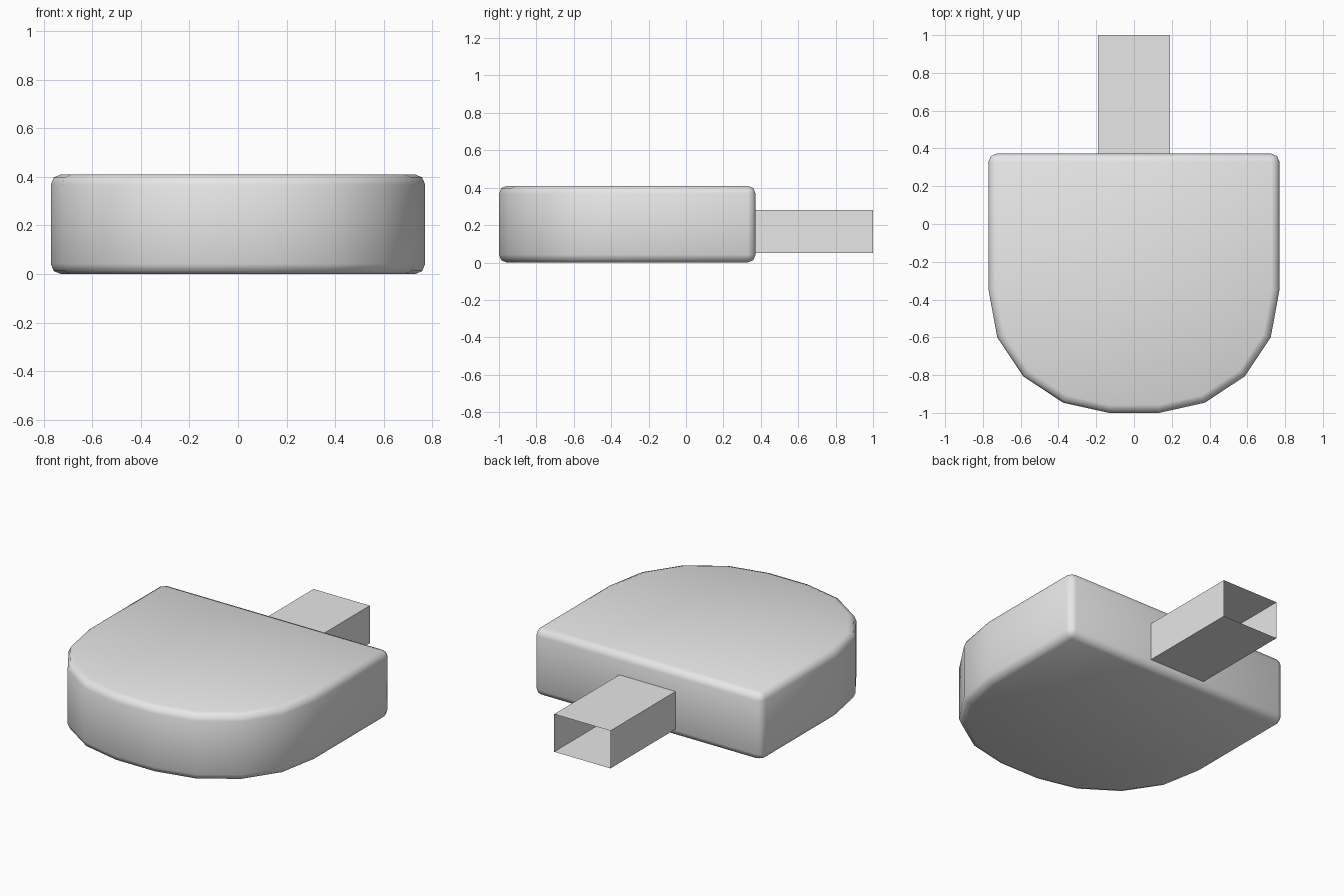
import bpy, bmesh

cube = bpy.data.objects.get("Cube")
if cube:
    bpy.data.objects.remove(cube, do_unlink=True)

grey = bpy.data.materials.new("plain_grey")
grey.use_nodes = True
grey.diffuse_color = (0.8, 0.8, 0.8, 1)
grey.node_tree.nodes["Principled BSDF"].inputs["Base Color"].default_value = (0.8, 0.8, 0.8, 1)


def add_object(name, bm):
    bmesh.ops.recalc_face_normals(bm, faces=bm.faces)
    mesh = bpy.data.meshes.new(name)
    bm.to_mesh(mesh)
    bm.free()
    mesh.materials.append(grey)
    obj = bpy.data.objects.new(name, mesh)
    bpy.context.collection.objects.link(obj)
    return obj


def extrude_outline(bm, points, offset):
    """Make a face from the points, extrude it, and return both end faces."""
    base = bm.faces.new([bm.verts.new(p) for p in points])
    result = bmesh.ops.extrude_face_region(bm, geom=[base], use_keep_orig=True)
    verts = [g for g in result["geom"] if isinstance(g, bmesh.types.BMVert)]
    end = [g for g in result["geom"] if isinstance(g, bmesh.types.BMFace)]
    bmesh.ops.translate(bm, verts=verts, vec=offset)
    return [base] + end


# Body: square back, faceted round front, softened rims and back corners
BACK, HEIGHT = 0.372, 0.41
half = [(0.77, BACK), (0.77, -0.35), (0.724, -0.6),
        (0.587, -0.806), (0.375, -0.946), (0.133, -1.0)]
outline = half + [(-x, y) for x, y in reversed(half)]
bm = bmesh.new()
extrude_outline(bm, [(x, y, 0) for x, y in outline], (0, 0, HEIGHT))
body = add_object("body", bm)
for poly in body.data.polygons:
    poly.use_smooth = True
bevel = body.modifiers.new("soft_edges", "BEVEL")
bevel.width = 0.042
bevel.segments = 2
bevel.limit_method = "ANGLE"

# Connector: thin-walled rectangular sleeve with an open end
bm = bmesh.new()
corners = [(-0.19, 0.05), (0.19, 0.05), (0.19, 0.28), (-0.19, 0.28)]
ends = extrude_outline(bm, [(x, BACK, z) for x, z in corners], (0, 1 - BACK, 0))
bmesh.ops.delete(bm, geom=ends, context="FACES_ONLY")
add_object("connector_sleeve", bm)
